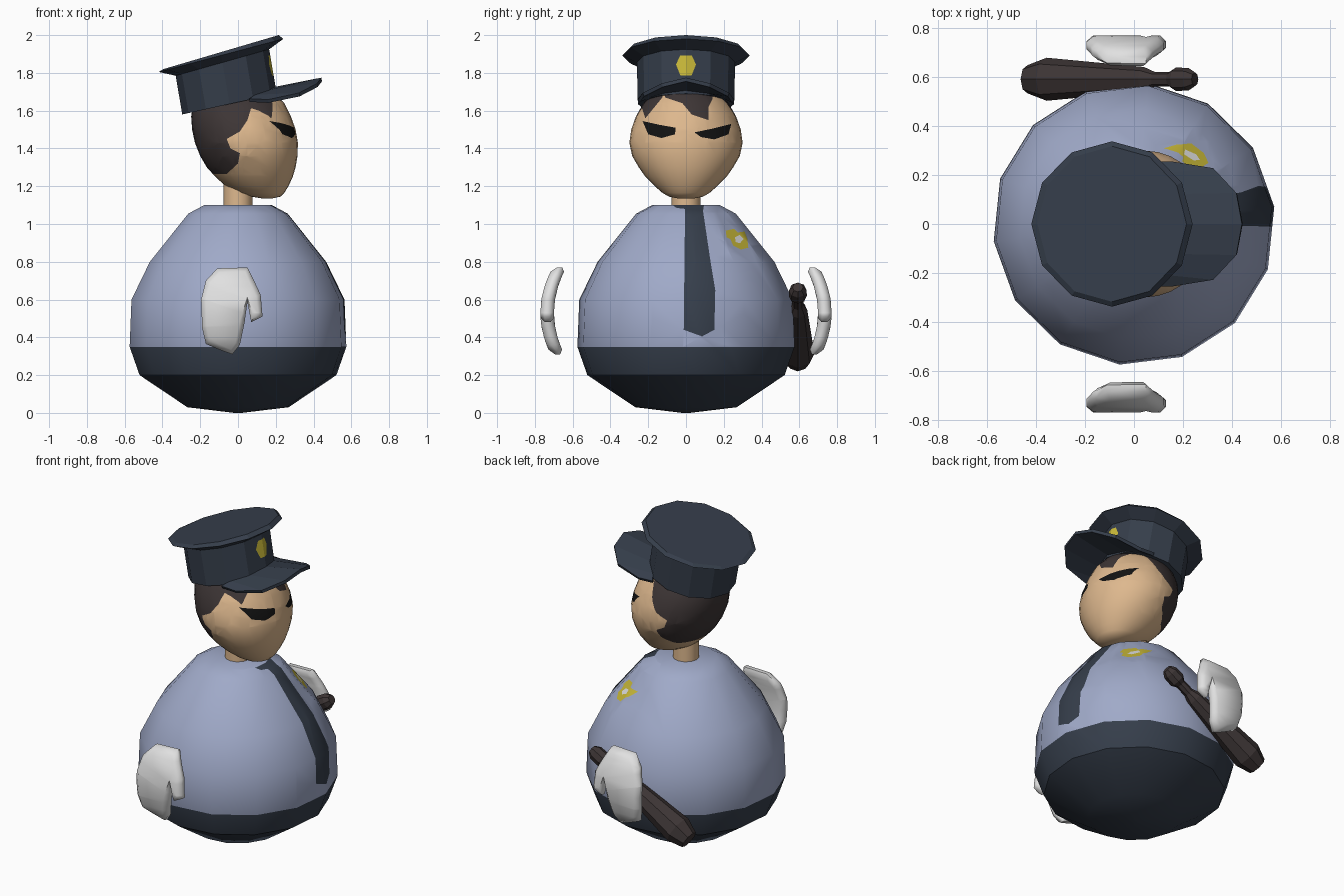
import bpy, bmesh, math
from mathutils import Vector, Matrix

if "Cube" in bpy.data.objects:
    bpy.data.objects.remove(bpy.data.objects["Cube"])


def material(name, r, g, b):
    m = bpy.data.materials.new(name)
    m.diffuse_color = (r, g, b, 1)
    m.use_nodes = True
    m.node_tree.nodes["Principled BSDF"].inputs["Base Color"].default_value = m.diffuse_color
    return m


SHIRT = material("shirt blue", 0.35, 0.40, 0.58)
NAVY = material("navy", 0.036, 0.048, 0.070)
SKIN = material("skin", 0.73, 0.48, 0.27)
HAIR = material("dark brown", 0.047, 0.036, 0.036)
BLACK = material("black", 0.006, 0.006, 0.006)
GOLD = material("gold", 0.58, 0.48, 0.04)
WHITE = material("glove white", 0.75, 0.75, 0.75)


def loft(rings, sides, phase=0.0):
    """Skin of elliptical rings (x_back, z_back, x_front, z_front, y_radius)."""
    bm = bmesh.new()
    loops = []
    for xb, zb, xf, zf, ry in rings:
        loop = []
        for i in range(sides):
            a = phase + 2 * math.pi * i / sides
            t = (1 + math.cos(a)) / 2
            loop.append(bm.verts.new((xb + (xf - xb) * t, ry * math.sin(a), zb + (zf - zb) * t)))
        loops.append(loop)
    for lo, hi in zip(loops, loops[1:]):
        for i in range(sides):
            j = (i + 1) % sides
            bm.faces.new((lo[i], lo[j], hi[j], hi[i]))
    bm.faces.new(loops[0][::-1])
    bm.faces.new(loops[-1])
    return bm


def round_rings(profile):
    return [(-r, z, r, z, r) for r, z in profile]


def inside(p, poly):
    hit = False
    for (x1, y1), (x2, y2) in zip(poly, poly[1:] + poly[:1]):
        if (y1 > p[1]) != (y2 > p[1]) and p[0] < x1 + (p[1] - y1) * (x2 - x1) / (y2 - y1):
            hit = not hit
    return hit


def paint(bm, poly, index, axis="x"):
    """Cut a polygon into the surface and colour it. axis x: (y,z) on the +x side; axis y: (x,z) right through."""
    k = 1 if axis == "x" else 0
    lo = [min(p[i] for p in poly) for i in (0, 1)]
    hi = [max(p[i] for p in poly) for i in (0, 1)]

    def candidates():
        out = []
        for f in bm.faces:
            us = [v.co[k] for v in f.verts]
            zs = [v.co.z for v in f.verts]
            if axis == "x" and f.calc_center_median().x < 0.03:
                continue
            if max(us) > lo[0] and min(us) < hi[0] and max(zs) > lo[1] and min(zs) < hi[1]:
                out.append(f)
        return out

    for p, q in zip(poly, poly[1:] + poly[:1]):
        co, no = Vector((0, 0, p[1])), Vector((0, 0, q[0] - p[0]))
        co[k], no[k] = p[0], p[1] - q[1]
        faces = candidates()
        geom = faces + list({e for f in faces for e in f.edges}) + list({v for f in faces for v in f.verts})
        bmesh.ops.bisect_plane(bm, geom=geom, dist=1e-5, plane_co=co, plane_no=no.normalized())
    for f in candidates():
        c = f.calc_center_median()
        if inside((c[k], c.z), poly):
            f.material_index = index


def finish(bm, name, mats, smooth=None):
    bmesh.ops.recalc_face_normals(bm, faces=list(bm.faces))
    me = bpy.data.meshes.new(name)
    bm.to_mesh(me)
    bm.free()
    for m in mats:
        me.materials.append(m)
    if smooth:
        me.shade_smooth()
        me.set_sharp_from_angle(angle=math.radians(smooth))
    ob = bpy.data.objects.new(name, me)
    bpy.context.collection.objects.link(ob)
    return ob


# body: shirt above, trousers below, with tie and chest badge cut in
bm = loft(round_rings([(0.02, 0.0), (0.27, 0.03), (0.525, 0.2), (0.578, 0.35), (0.568, 0.6),
                       (0.47, 0.8), (0.265, 1.055), (0.18, 1.1)]), 14, math.radians(7))
for f in bm.faces:
    f.material_index = 1 if f.calc_center_median().z < 0.35 else 0
paint(bm, [(-0.07, 1.099), (-0.05, 1.085), (-0.005, 1.08), (-0.012, 0.44), (0.085, 0.405), (0.15, 0.44),
           (0.155, 0.65), (0.13, 0.80), (0.09, 1.07), (0.095, 1.099)], 1)
paint(bm, [(0.21, 0.965), (0.255, 0.975), (0.275, 0.955), (0.31, 0.96), (0.325, 0.92), (0.33, 0.875),
           (0.29, 0.865), (0.25, 0.885), (0.235, 0.92), (0.215, 0.93)], 2)
paint(bm, [(0.26, 0.93), (0.285, 0.942), (0.305, 0.92), (0.285, 0.898), (0.262, 0.905)], 3)
finish(bm, "body", [SHIRT, NAVY, GOLD, WHITE], 35)

# neck
finish(loft(round_rings([(0.077, 1.05), (0.077, 1.26)]), 12), "neck", [SKIN], 40)

# head: forward-leaning egg with hair and eyes cut in
bm = loft([(xb, z, xf, z, ry) for z, xb, xf, ry in [
    (1.135, 0.13, 0.18, 0.04), (1.145, 0.07, 0.225, 0.09), (1.165, 0.0, 0.245, 0.125),
    (1.2, -0.065, 0.267, 0.165), (1.25, -0.12, 0.29, 0.215), (1.3, -0.165, 0.305, 0.25),
    (1.36, -0.2, 0.315, 0.285), (1.43, -0.228, 0.317, 0.30), (1.5, -0.243, 0.305, 0.29),
    (1.57, -0.248, 0.28, 0.265), (1.64, -0.235, 0.245, 0.225), (1.7, -0.2, 0.19, 0.17),
    (1.75, -0.1, 0.1, 0.08)]], 32)
paint(bm, [(-0.4, 1.27), (-0.06, 1.265), (0.0, 1.32), (0.01, 1.375), (-0.04, 1.40), (-0.06, 1.45),
           (0.01, 1.49), (0.05, 1.55), (0.08, 1.65), (0.1, 1.8), (-0.4, 1.8)], 1, "y")
paint(bm, [(-0.13, 1.75), (-0.11, 1.67), (-0.02, 1.64), (0.03, 1.58), (0.12, 1.55), (0.12, 1.62),
           (0.14, 1.66), (0.15, 1.75)], 1)
paint(bm, [(-0.245, 1.65), (-0.215, 1.56), (-0.125, 1.67), (-0.13, 1.75), (-0.25, 1.75)], 1)
paint(bm, [(-0.23, 1.545), (-0.14, 1.525), (-0.055, 1.51), (-0.058, 1.475), (-0.13, 1.455), (-0.2, 1.475)], 2)
paint(bm, [(0.24, 1.53), (0.14, 1.505), (0.045, 1.485), (0.08, 1.46), (0.15, 1.448), (0.225, 1.475)], 2)
finish(bm, "head", [SKIN, HAIR, BLACK], 60)

# cap: tilted band flaring to a flat top, with a badge
bm = loft([(-0.295, 1.58, 0.205, 1.69, 0.255), (-0.33, 1.785, 0.165, 1.925, 0.26),
           (-0.42, 1.805, 0.24, 1.98, 0.338), (-0.395, 1.82, 0.215, 2.0, 0.318)], 12)
paint(bm, [(-0.03, 1.893), (0.03, 1.893), (0.053, 1.845), (0.03, 1.787), (-0.03, 1.787), (-0.053, 1.845)], 1)
finish(bm, "cap", [NAVY, GOLD])

# visor: arched strip, given thickness
half = [((0.19, 0.0, 1.715), (0.443, 0.0, 1.765)), ((0.165, 0.12, 1.70), (0.42, 0.125, 1.735)),
        ((0.09, 0.2, 1.675), (0.325, 0.225, 1.685)), ((0.06, 0.25, 1.655), (0.16, 0.25, 1.65))]
strip = [[(x, -y, z) for x, y, z in pair] for pair in half[:0:-1]] + half
bm = bmesh.new()
rows = [[bm.verts.new(p) for p in pair] for pair in strip]
for a, b in zip(rows, rows[1:]):
    bm.faces.new((a[0], a[1], b[1], b[0]))
visor = finish(bm, "visor", [NAVY])
mod = visor.modifiers.new("thickness", "SOLIDIFY")
mod.thickness = 0.02
mod.offset = 0

# gloves: mitten outline, rounded and bowed outward, mirrored
outline = [(-0.195, 0.60), (-0.17, 0.70), (-0.11, 0.765), (0.05, 0.77), (0.085, 0.70), (0.12, 0.625),
           (0.13, 0.51), (0.07, 0.48), (0.05, 0.585), (0.035, 0.48), (0.01, 0.36), (-0.03, 0.31),
           (-0.10, 0.335), (-0.17, 0.365), (-0.19, 0.45)]
for side, name in ((-1, "right_glove"), (1, "left_glove")):
    bm = bmesh.new()
    fv = [bm.verts.new((x, -0.014, z)) for x, z in outline]
    bv = [bm.verts.new((x, 0.014, z)) for x, z in outline]
    front, back = bm.faces.new(fv), bm.faces.new(list(reversed(bv)))
    n = len(fv)
    for i in range(n):
        j = (i + 1) % n
        bm.faces.new((fv[j], fv[i], bv[i], bv[j]))
    bmesh.ops.recalc_face_normals(bm, faces=list(bm.faces))
    bmesh.ops.inset_region(bm, faces=[front, back], thickness=0.026, depth=0.022, use_even_offset=False)
    for z in (0.4, 0.46, 0.53, 0.6, 0.67, 0.72):
        bmesh.ops.bisect_plane(bm, geom=list(bm.verts) + list(bm.edges) + list(bm.faces),
                               plane_co=(0, 0, z), plane_no=(0, 0, 1))
    for v in bm.verts:
        bow = 0.675 + 0.06 * (1 - ((v.co.z - 0.53) / 0.23) ** 2)
        v.co.y = side * (bow + v.co.y)
    bmesh.ops.triangulate(bm, faces=[f for f in bm.faces if len(f.verts) > 4])
    finish(bm, name, [WHITE], 60)

# baton: turned profile, slanted behind the left glove
bm = loft(round_rings([(0.058, 0.0), (0.088, 0.09), (0.05, 0.55), (0.03, 0.6), (0.03, 0.67),
                       (0.048, 0.70), (0.046, 0.76), (0.028, 0.79)]), 8)
bm.transform(Matrix.Translation((-0.435, 0.592, 0.27)) @ Matrix.Rotation(math.radians(60), 4, "Y"))
finish(bm, "baton", [HAIR])
